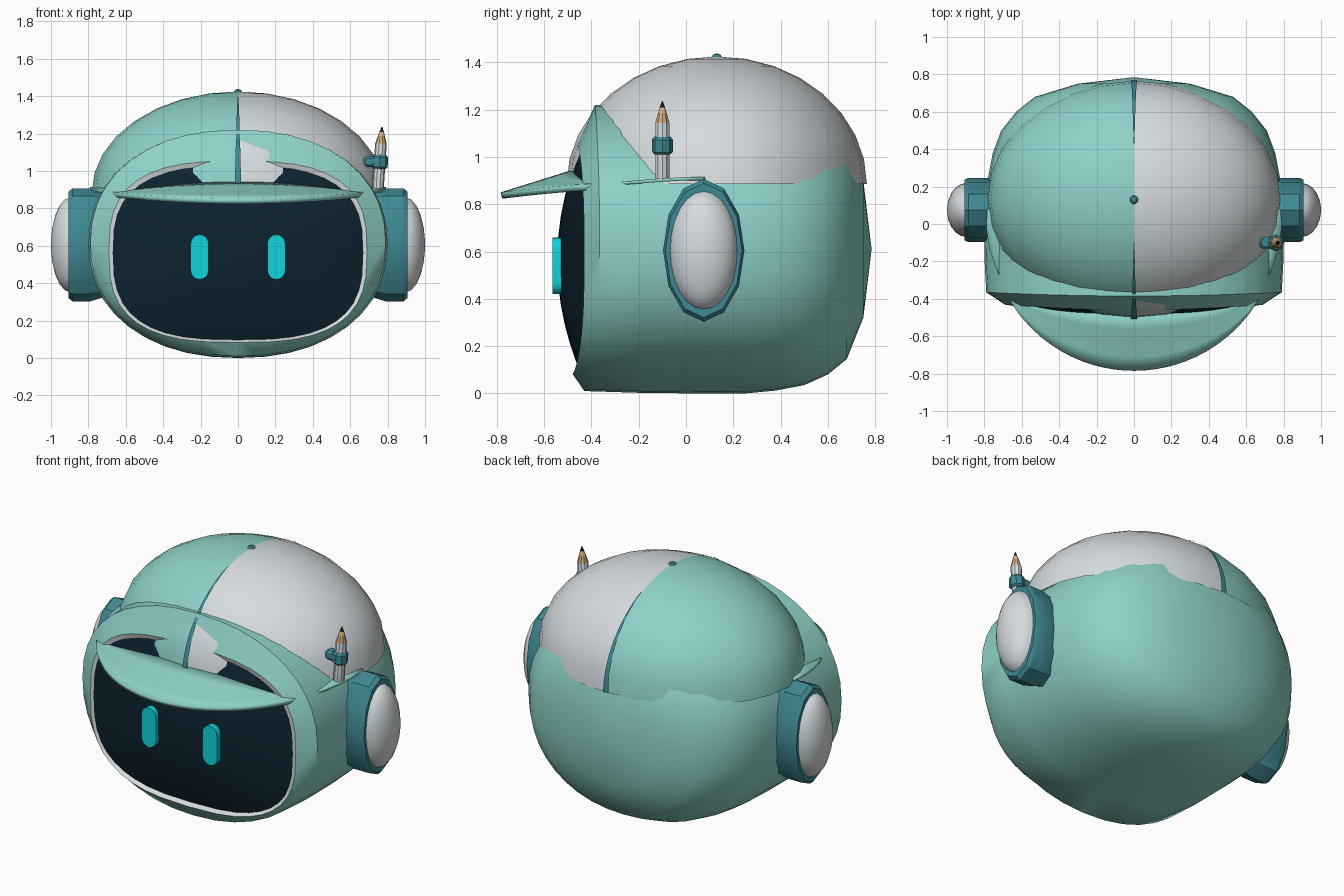
import bpy, bmesh, math
from mathutils import Matrix

if "Cube" in bpy.data.objects:
    bpy.data.objects.remove(bpy.data.objects["Cube"])

def material(name, rgb):
    m = bpy.data.materials.new(name)
    m.diffuse_color = (*rgb, 1)
    m.use_nodes = True
    m.node_tree.nodes["Principled BSDF"].inputs["Base Color"].default_value = m.diffuse_color
    return m

MINT = material("mint", (0.27, 0.64, 0.58))
WHITE = material("off_white", (0.67, 0.71, 0.73))
TEAL = material("dark_teal", (0.05, 0.25, 0.29))
GLASS = material("visor_navy", (0.004, 0.016, 0.028))
CYAN = material("eye_cyan", (0.005, 0.66, 0.72))
WOOD = material("wood", (0.70, 0.44, 0.23))
BLACK = material("graphite", (0.01, 0.01, 0.012))

def finish(name, bm, mats, angle=50):
    me = bpy.data.meshes.new(name)
    bm.to_mesh(me)
    bm.free()
    ob = bpy.data.objects.new(name, me)
    bpy.context.collection.objects.link(ob)
    for m in mats:
        me.materials.append(m)
    bpy.ops.object.select_all(action='DESELECT')
    ob.select_set(True)
    bpy.context.view_layer.objects.active = ob
    bpy.ops.object.shade_smooth_by_angle(angle=math.radians(angle))
    return ob

def mirror(ob):
    ob.modifiers.new("mirror", 'MIRROR').use_axis[0] = True

def oval(hx, hz, cz, n, yfun, segs=40):
    """Superellipse ring in x-z, its depth given by yfun(x, z)."""
    pts = []
    for i in range(segs):
        a = 2 * math.pi * i / segs
        c, s = math.cos(a), math.sin(a)
        x = hx * math.copysign(abs(c) ** (2 / n), c)
        z = cz + hz * math.copysign(abs(s) ** (2 / n), s)
        pts.append((x, yfun(x, z), z))
    return pts

def loft(name, rings, mats, first=None, last=None):
    """Skin rings ordered front to back, with optional end points."""
    bm = bmesh.new()
    vs = [[bm.verts.new(p) for p in r] for r in rings]
    n = len(rings[0])
    for a, b in zip(vs, vs[1:]):
        for i in range(n):
            j = (i + 1) % n
            bm.faces.new((a[i], b[i], b[j], a[j]))
    if first:
        v = bm.verts.new(first)
        for i in range(n):
            bm.faces.new((v, vs[0][i], vs[0][(i + 1) % n]))
    if last:
        v = bm.verts.new(last)
        for i in range(n):
            bm.faces.new((vs[-1][i], v, vs[-1][(i + 1) % n]))
    return finish(name, bm, mats)

def lathe(name, profile, segs, matrix, mats, rule=None, angle=35):
    """Turn (radius, height) pairs about z, close the ends, then place."""
    bm = bmesh.new()
    vs = [[bm.verts.new((r * math.cos(2 * math.pi * i / segs),
                         r * math.sin(2 * math.pi * i / segs), h))
           for i in range(segs)] for r, h in profile]
    for a, b in zip(vs, vs[1:]):
        for i in range(segs):
            j = (i + 1) % segs
            bm.faces.new((a[i], a[j], b[j], b[i]))
    bm.faces.new(vs[0][::-1])
    bm.faces.new(vs[-1])
    if rule:
        for f in bm.faces:
            f.material_index = rule(f.calc_center_median().z)
    bm.transform(matrix)
    bmesh.ops.recalc_face_normals(bm, faces=bm.faces)
    return finish(name, bm, mats, angle)

def sheet(name, rows, mat, thick=0):
    bm = bmesh.new()
    vs = [[bm.verts.new(p) for p in r] for r in rows]
    for a, b in zip(vs, vs[1:]):
        for i in range(len(a) - 1):
            bm.faces.new((a[i], b[i], b[i + 1], a[i + 1]))
    for f in bm.faces:
        f.normal_update()
    if sum(f.normal.z * f.calc_area() for f in bm.faces) < 0:
        bmesh.ops.reverse_faces(bm, faces=bm.faces)
    ob = finish(name, bm, [mat])
    if thick:
        ob.modifiers.new("thickness", 'SOLIDIFY').thickness = thick
    return ob

# Head shell: curved face rim, straight barrel, rounded back
def rim_y(x, z):
    return -0.43 - 0.05 * (1 - (x / 0.70) ** 2) + (0.02 if z > 0.565 else 0) * (1 - (x / 0.70) ** 2)

def edge_y(x, z):
    k = 1 - (x / 0.79) ** 2
    return -0.365 - (0.02 if z > 0.61 else 0.065) * k

rings = [oval(0.69, 0.485, 0.568, 2.85, rim_y), oval(0.79, 0.605, 0.615, 2.2, edge_y)]
for y, hx, hz in ((-0.18, 0.80, 0.608), (0.05, 0.795, 0.61), (0.25, 0.78, 0.61),
                  (0.38, 0.755, 0.598), (0.50, 0.71, 0.575), (0.60, 0.63, 0.53),
                  (0.68, 0.53, 0.465), (0.75, 0.30, 0.29)):
    rings.append(oval(hx, hz, 0.61, 2.2, lambda x, z, y=y: y))
loft("head_shell", rings, [MINT], last=(0, 0.785, 0.61))

# Visor glass and its pale trim
def glass_ring(t):
    return oval(0.67 * t, 0.465 * t, 0.562, 2.85,
                lambda x, z: -0.43 - 0.095 * (1 - t * t) - 0.02 * (1 - (x / 0.67) ** 2))

loft("visor", [glass_ring(t) for t in (0.2, 0.4, 0.6, 0.75, 0.9, 1)], [GLASS], first=(0, -0.545, 0.562))
loft("visor_trim", [glass_ring(1), rings[0]], [WHITE])

# Eyes: upright capsules
bm = bmesh.new()
outline = []
for i in range(18):
    a = math.pi * (i if i < 9 else i - 1) / 8
    outline.append((0.205 + 0.048 * math.cos(a), 0.54 + 0.048 * math.sin(a) + (0.072 if i < 9 else -0.072)))
front = [bm.verts.new((x, -0.565, z)) for x, z in outline]
back = [bm.verts.new((x, -0.50, z)) for x, z in outline]
bm.faces.new(front)
for i in range(18):
    j = (i + 1) % 18
    bm.faces.new((front[i], back[i], back[j], front[j]))
bm.faces.new(back[::-1])
mirror(finish("eye", bm, [CYAN], 40))

# Two-tone cap dome
CY, CZ, RX, RY, RZ = 0.13, 0.885, 0.782, 0.635, 0.54
bm = bmesh.new()
bmesh.ops.create_uvsphere(bm, u_segments=28, v_segments=16, radius=1)
bmesh.ops.delete(bm, geom=[v for v in bm.verts if v.co.z < -0.01], context='VERTS')
bm.transform(Matrix.Translation((0, CY, CZ)) @ Matrix.Diagonal((RX, RY, RZ, 1)))
for f in bm.faces:
    f.material_index = 1 if f.calc_center_median().x > 0 else 0
finish("cap_dome", bm, [MINT, WHITE])

# Cap seam: strips that taper toward the crown
for name, lo, hi in (("seam_front", 180, 111), ("seam_back", 0, 62)):
    rows = []
    for i in range(13):
        t = i / 12
        a = math.radians(lo + (hi - lo) * t)
        w = 0.016 * (1 - t) + 0.002
        y, z = CY + (RY + 0.006) * math.cos(a), CZ + (RZ + 0.006) * math.sin(a)
        rows.append([(-w, y, z), (w, y, z)])
    sheet(name, rows, TEAL)

# Crown button
lathe("cap_button", [(0.018, -0.01), (0.023, 0.003), (0.016, 0.013), (0.005, 0.017)], 10,
      Matrix.Translation((0, 0.13, 1.42)), [TEAL])

# Cap brim: crescent that droops forward
rows = []
for k in range(5):
    v = k / 4
    row = []
    for i in range(25):
        u = -1 + i / 12
        x, b = 0.67 * u, 1 - u * u
        y0 = -0.385 - 0.10 * b
        y1 = -0.009 - math.sqrt(0.6022 - x * x)
        z0, z1 = 0.887 + 0.057 * b, 0.887 - 0.037 * b
        row.append((x, y0 + (y1 - y0) * v, z0 + (z1 - z0) * v))
    rows.append(row)
sheet("cap_brim", rows, MINT, 0.028)

# Small side ledges where the cap meets the head
rows = [[(0.68, y, z), (xo, y, z)] for y, xo, z in
        ((-0.31, 0.705, 0.893), (-0.22, 0.745, 0.90), (-0.12, 0.775, 0.908),
         (-0.02, 0.79, 0.914), (0.08, 0.785, 0.915))]
mirror(sheet("side_ledge", rows, MINT, 0.014))

# Ear cups: faceted housing and rounded pale cap, turned about x
ear = (Matrix.Translation((0, 0.075, 0.605)) @ Matrix.Diagonal((1, 0.172, 0.302, 1))
       @ Matrix.Rotation(math.pi / 2, 4, 'Y'))
mirror(lathe("ear_cup", [(0.85, 0.66), (0.93, 0.72), (1, 0.79), (1, 0.885), (0.94, 0.907), (0.82, 0.907)],
             12, ear, [TEAL], angle=25))
cap = [(0.84 * math.cos(a), 0.895 + 0.105 * math.sin(a)) for a in (0, 0.3, 0.6, 0.9, 1.2, 1.45)]
mirror(lathe("ear_cap", cap, 24, ear, [WHITE], angle=60))

# Pencil, leaning slightly outward
lean = Matrix.Translation((0.748, -0.10, 0.90)) @ Matrix.Rotation(0.065, 4, 'Y')
lathe("pencil", [(0.031, 0), (0.031, 0.245), (0.012, 0.31), (0.002, 0.337)], 10, lean,
      [WHITE, WOOD, BLACK], lambda z: 0 if z < 0.25 else (1 if z < 0.311 else 2), 30)

# Pencil clip and its arm into the cap
lathe("pencil_clip", [(0.034, 0.112), (0.044, 0.122), (0.044, 0.174), (0.034, 0.186)], 8,
      lean, [TEAL], angle=25)
bm = bmesh.new()
bmesh.ops.create_cube(bm, size=1, matrix=Matrix.Translation((0.705, -0.10, 1.05))
                      @ Matrix.Diagonal((0.07, 0.06, 0.055, 1)))
arm = finish("clip_arm", bm, [TEAL], 30)
arm.modifiers.new("soft_edges", 'BEVEL').width = 0.012
